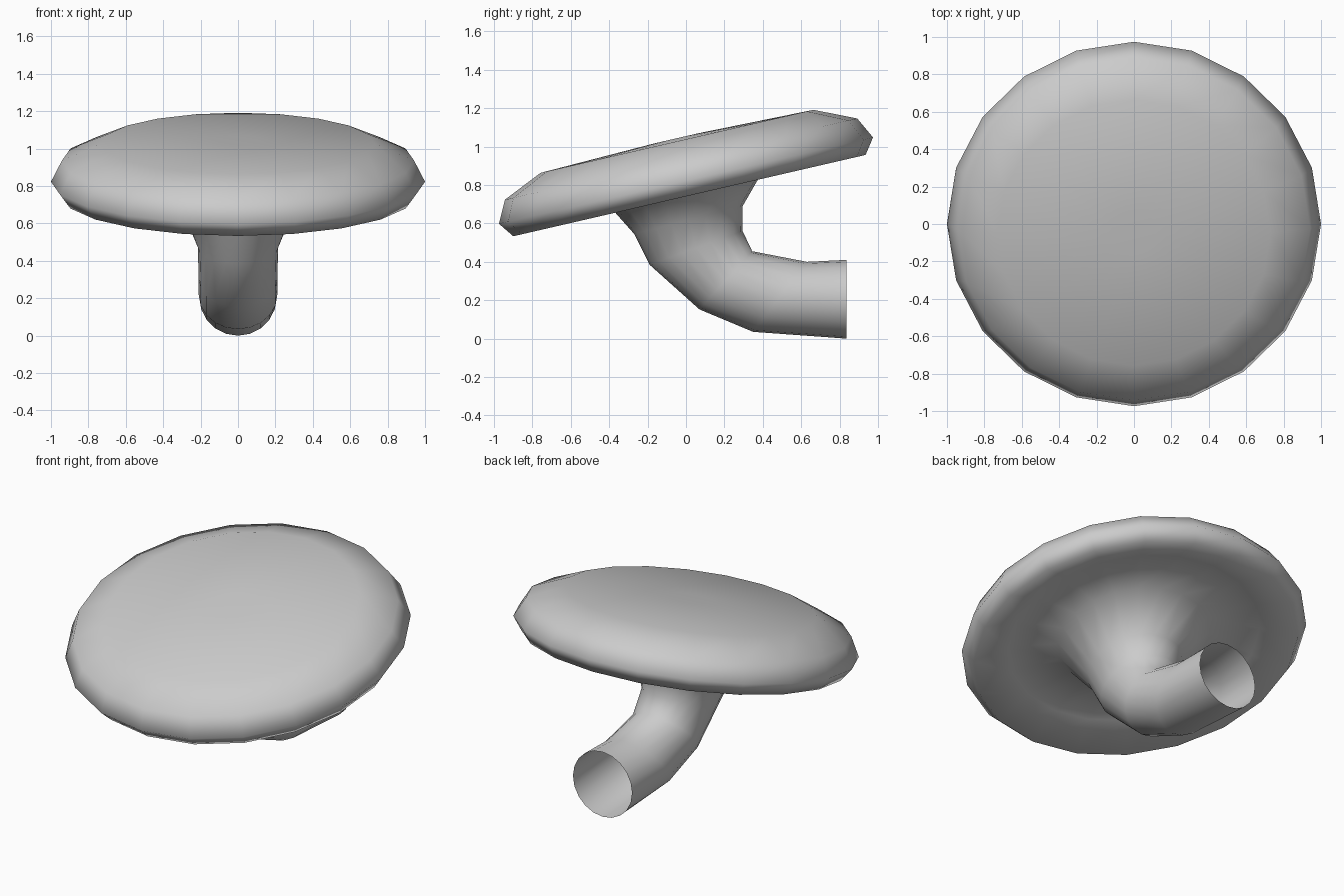
import bpy, bmesh, math

if "Cube" in bpy.data.objects:
    bpy.data.objects.remove(bpy.data.objects["Cube"])

SIDES = 20
TILT = math.radians(13)
DISC = (0.0, 0.823)  # centre of the widest rim (y, z)


def disc_ring(radius, height):
    """Tilted circle, as its lower and upper side-view points plus half width."""
    cy = DISC[0] - height * math.sin(TILT)
    cz = DISC[1] + height * math.cos(TILT)
    dy, dz = radius * math.cos(TILT), radius * math.sin(TILT)
    return (cy - dy, cz - dz), (cy + dy, cz + dz), radius


# bent open neck: outer point, inner point (y, z), half width in x
rings = [
    ((0.835, 0.0), (0.835, 0.41), 0.207),
    ((0.35, 0.035), (0.63, 0.40), 0.21),
    ((0.07, 0.152), (0.345, 0.455), 0.21),
    ((-0.19, 0.385), (0.295, 0.56), 0.215),
    ((-0.27, 0.545), (0.295, 0.69), 0.275),
]
# flare into the hollow underside, rounded rim, gently bowed top
rings += [disc_ring(r, h) for r, h in (
    (0.44, 0.0), (0.73, 0.0), (0.942, -0.08), (1.0, 0.0),
    (0.942, 0.115), (0.73, 0.21), (0.12, 0.226))]

bm = bmesh.new()
loops = []
for (y0, z0), (y1, z1), rx in rings:
    loop = []
    for i in range(SIDES):
        a = 2 * math.pi * i / SIDES
        t = (1 + math.sin(a)) / 2
        loop.append(bm.verts.new((rx * math.cos(a), y0 + (y1 - y0) * t, z0 + (z1 - z0) * t)))
    loops.append(loop)

# skin neighbouring rings, then close the top
for lo, hi in zip(loops, loops[1:]):
    for i in range(SIDES):
        j = (i + 1) % SIDES
        bm.faces.new((lo[i], lo[j], hi[j], hi[i]))
bm.faces.new(loops[-1])
for f in bm.faces:
    f.smooth = True

mesh = bpy.data.meshes.new("tilted_disc_with_bent_neck")
bm.to_mesh(mesh)
bm.free()
obj = bpy.data.objects.new("tilted_disc_with_bent_neck", mesh)
bpy.context.collection.objects.link(obj)
